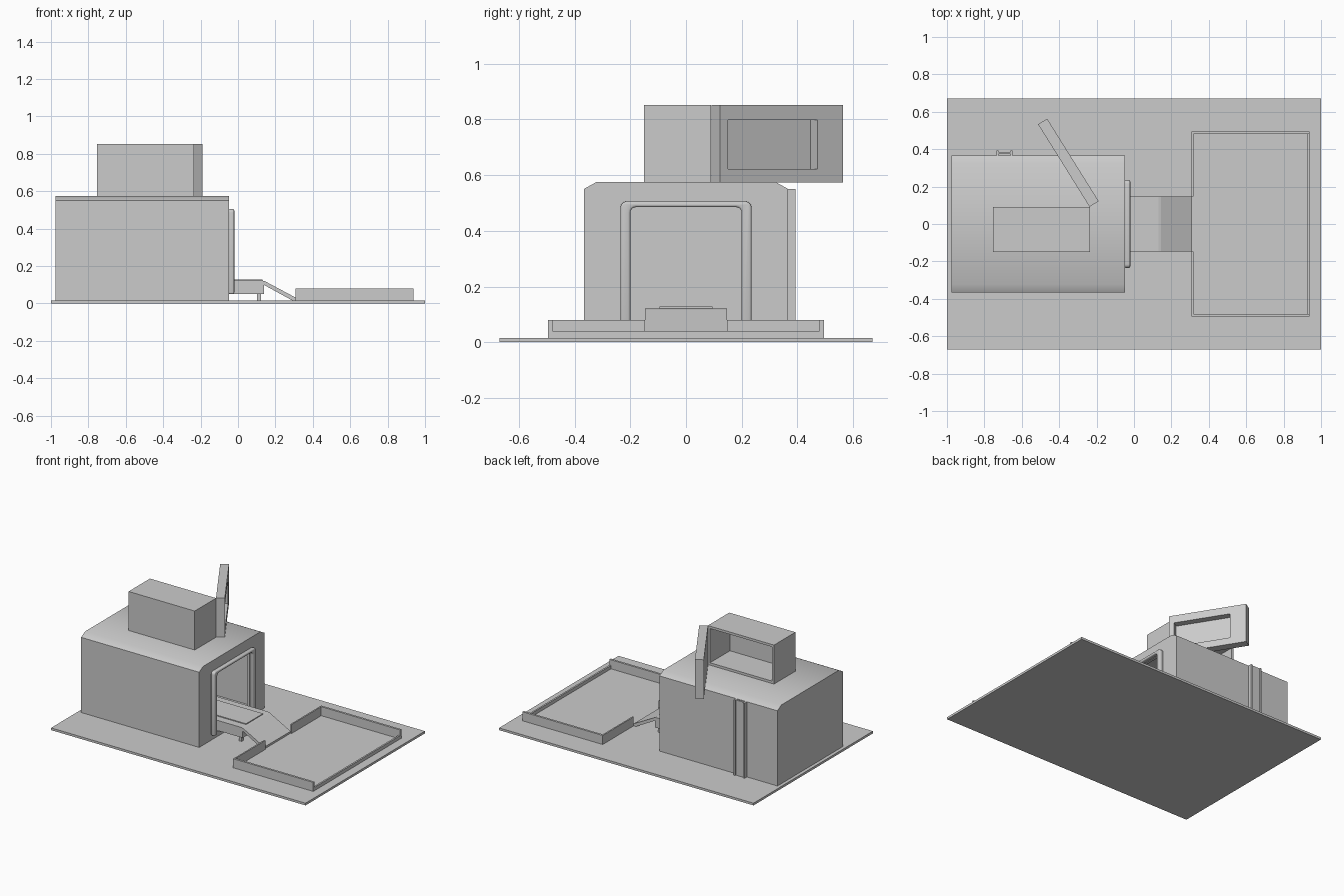
import bpy, bmesh, math
from mathutils import Vector, Matrix

if "Cube" in bpy.data.objects:
    bpy.data.objects.remove(bpy.data.objects["Cube"])


def prism(name, pts, axis, lo, hi):
    """Extrude a 2D outline along an axis: x takes (y,z), y takes (x,z), z takes (x,y)."""
    def place(p, t):
        return {'x': (t, p[0], p[1]), 'y': (p[0], t, p[1]), 'z': (p[0], p[1], t)}[axis]
    bm = bmesh.new()
    face = bm.faces.new([bm.verts.new(place(p, lo)) for p in pts])
    ext = bmesh.ops.extrude_face_region(bm, geom=[face])
    vs = [g for g in ext['geom'] if isinstance(g, bmesh.types.BMVert)]
    bmesh.ops.translate(bm, verts=vs, vec=Vector(place((0, 0), hi - lo)))
    bmesh.ops.recalc_face_normals(bm, faces=bm.faces)
    me = bpy.data.meshes.new(name)
    bm.to_mesh(me)
    bm.free()
    ob = bpy.data.objects.new(name, me)
    bpy.context.collection.objects.link(ob)
    return ob


def box(name, x0, x1, y0, y1, z0, z1):
    return prism(name, [(x0, y0), (x1, y0), (x1, y1), (x0, y1)], 'z', z0, z1)


def apply_mod(ob, mod):
    bpy.context.view_layer.objects.active = ob
    bpy.ops.object.modifier_apply(modifier=mod.name)


def cut(ob, cutter):
    mod = ob.modifiers.new("cut", 'BOOLEAN')
    mod.operation = 'DIFFERENCE'
    mod.solver = 'EXACT'
    mod.object = cutter
    cutter.hide_render = True
    apply_mod(ob, mod)
    bpy.data.objects.remove(cutter)


def smooth(ob, angle=40):
    bpy.ops.object.select_all(action='DESELECT')
    ob.select_set(True)
    bpy.context.view_layer.objects.active = ob
    bpy.ops.object.shade_smooth_by_angle(angle=math.radians(angle))


def shell_profile(w, z0, z1):
    return [(-w, z0), (w, z0), (w, z1 - .025), (w - .045, z1),
            (-w + .045, z1), (-w, z1 - .025)]


# Ground plate
box("base_plate", -1, 1, -.67, .67, 0, .016)

# Hollow house with softened roof edges and a doorway at the +x end
house = prism("house_shell", shell_profile(.367, .014, .575), 'x', -.976, -.048)
cut(house, prism("cavity", shell_profile(.347, 0, .555), 'x', -.956, -.068))
cut(house, box("doorway", -.1, 0, -.2, .2, .05, .485))
smooth(house)

# Rounded door frame
r = .02


def arch(w, top):
    c = [(w - r + r * math.cos(a), top - r + r * math.sin(a))
         for a in (math.radians(d) for d in (0, 22.5, 45, 67.5, 90))]
    return c + [(-x, z) for x, z in reversed(c)]


outer, inner = arch(.235, .505), arch(.2, .485)
frame = prism("door_frame", [(.235, .05)] + outer + [(-.235, .05), (-.2, .05)]
              + inner[::-1] + [(.2, .05)], 'x', -.05, -.02)
mod = frame.modifiers.new("round", 'BEVEL')
mod.width, mod.segments, mod.limit_method = .008, 3, 'ANGLE'
mod.angle_limit = math.radians(50)
apply_mod(frame, mod)
smooth(frame)

# Walkway deck, raised belt, ramp and feet
prism("walkway_ramp", [(-.6, .05), (.14, .05), (.14, .098), (.29, .016), (.31, .016),
                       (.31, .03), (.145, .118), (.13, .122), (-.6, .122)], 'y', -.148, .148)
box("walkway_belt", -.58, .13, -.095, .095, .12, .128)
for i, y in enumerate((-.125, .125)):
    box(f"walkway_foot_{i}", .102, .124, y - .011, y + .011, .014, .052)

# Yard fence: tall sides, low far edge, gap for the ramp
for s in (-1, 1):
    tag = "front" if s < 0 else "back"
    prism(f"fence_{tag}", [(.308, s * .148), (.308, s * .495), (.938, s * .495), (.938, s * .48),
                           (.318, s * .48), (.318, s * .148)], 'z', .014, .08)
box("fence_low_edge", .926, .938, -.48, .48, .014, .04)

# Rooftop cabinet, open at the back
cabinet = box("roof_cabinet", -.755, -.235, -.15, .09, .574, .852)
cut(cabinet, box("cabinet_cavity", -.738, -.252, -.133, .2, .592, .835))

# Cabinet door swung open on its corner, recessed on the inner face
door = box("cabinet_door", 0, .52, 0, .057, .574, .852)
cut(door, box("door_recess", .035, .412, -.1, .045, .622, .798))
door.matrix_world = Matrix.Translation((-.189, .122, 0)) @ Matrix.Rotation(math.radians(122), 4, 'Z')

# H-section post on the back wall
for x in (-.73, -.655):
    box("post_flange", x - .006, x + .006, .365, .393, .014, .55)
box("post_web", -.73, -.655, .375, .385, .014, .55)
